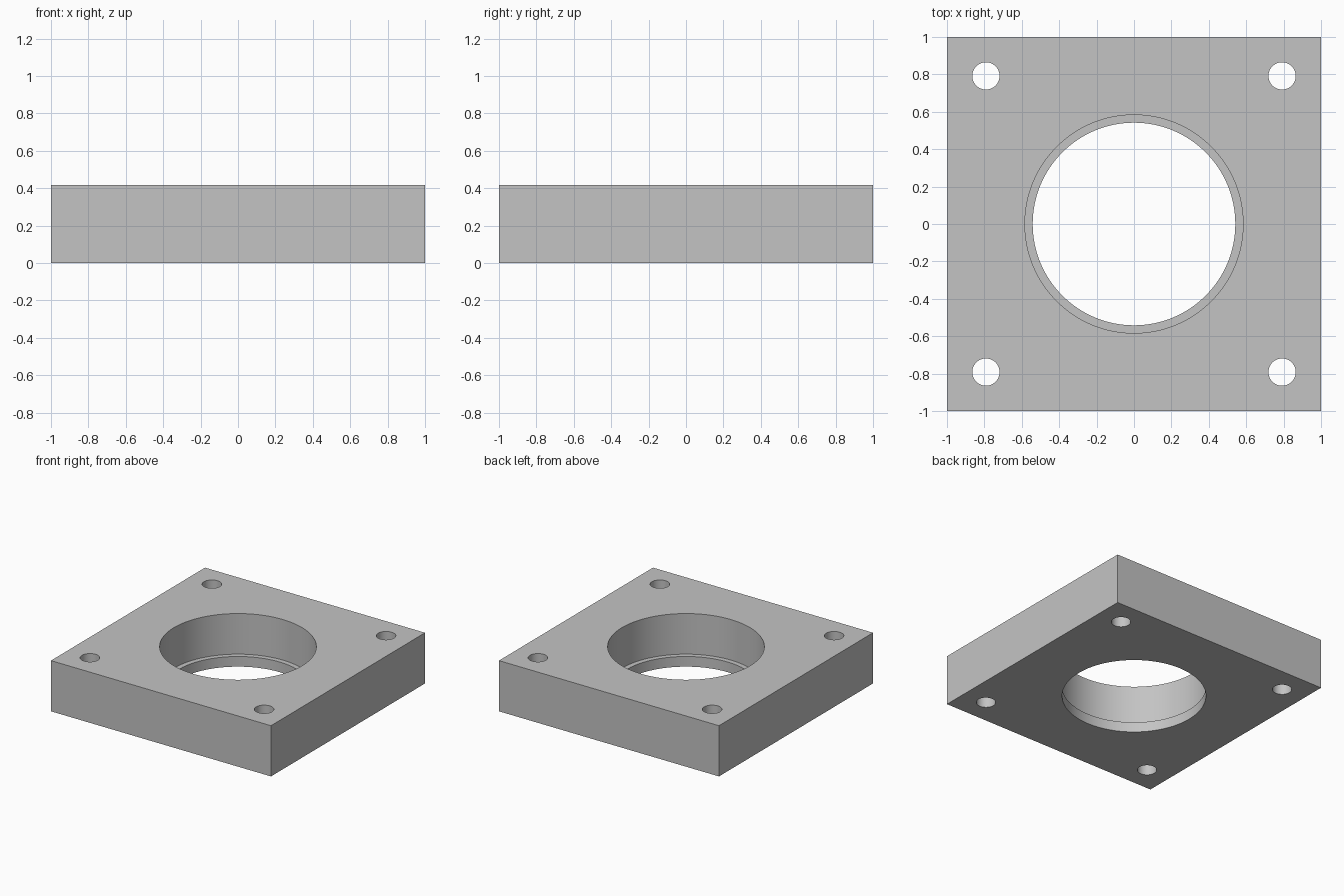
import bpy
import bmesh
from math import radians
from mathutils import Matrix

default = bpy.data.objects.get("Cube")
if default:
    bpy.data.objects.remove(default, do_unlink=True)

UNIT = 2 / 48              # the plate is 48 units wide
HEIGHT = 10 * UNIT
LIP = 2 * UNIT             # thickness of the retaining lip
EPS = 0.05

grey = bpy.data.materials.new("light_grey")
grey.use_nodes = True
colour = (0.55, 0.55, 0.55, 1)
grey.diffuse_color = colour
grey.node_tree.nodes["Principled BSDF"].inputs["Base Color"].default_value = colour


def add_object(name, bm):
    mesh = bpy.data.meshes.new(name)
    bm.to_mesh(mesh)
    bm.free()
    obj = bpy.data.objects.new(name, mesh)
    bpy.context.collection.objects.link(obj)
    mesh.materials.append(grey)
    return obj


def cutter(name, x, y, radius, bottom, top, sides):
    bm = bmesh.new()
    bmesh.ops.create_cone(bm, cap_ends=True, segments=sides, radius1=radius,
                          radius2=radius, depth=top - bottom,
                          matrix=Matrix.Translation((x, y, (top + bottom) / 2)))
    obj = add_object(name, bm)
    obj.hide_render = True
    obj.hide_viewport = True
    return obj


# Square plate
bm = bmesh.new()
bmesh.ops.create_cube(bm, size=1, matrix=Matrix.Translation((0, 0, HEIGHT / 2))
                      @ Matrix.Diagonal((2, 2, HEIGHT, 1)))
plate = add_object("mounting_plate", bm)

# Stepped centre bore and four corner bolt holes
cutters = [
    cutter("bore_cutter", 0, 0, 14 * UNIT, LIP, HEIGHT + EPS, 128),
    cutter("lip_cutter", 0, 0, 13 * UNIT, -EPS, HEIGHT + EPS, 128),
]
for x in (-1, 1):
    for y in (-1, 1):
        cutters.append(cutter("bolt_hole_cutter", x * 19 * UNIT, y * 19 * UNIT,
                              1.75 * UNIT, -EPS, HEIGHT + EPS, 48))

for tool in cutters:
    cut = plate.modifiers.new(tool.name, "BOOLEAN")
    cut.operation = "DIFFERENCE"
    cut.solver = "EXACT"
    cut.object = tool

# Apply the cuts and remove the helpers
bpy.context.view_layer.objects.active = plate
plate.select_set(True)
for cut in list(plate.modifiers):
    bpy.ops.object.modifier_apply(modifier=cut.name)
for tool in cutters:
    bpy.data.objects.remove(tool, do_unlink=True)
bpy.ops.object.shade_smooth_by_angle(angle=radians(30))
